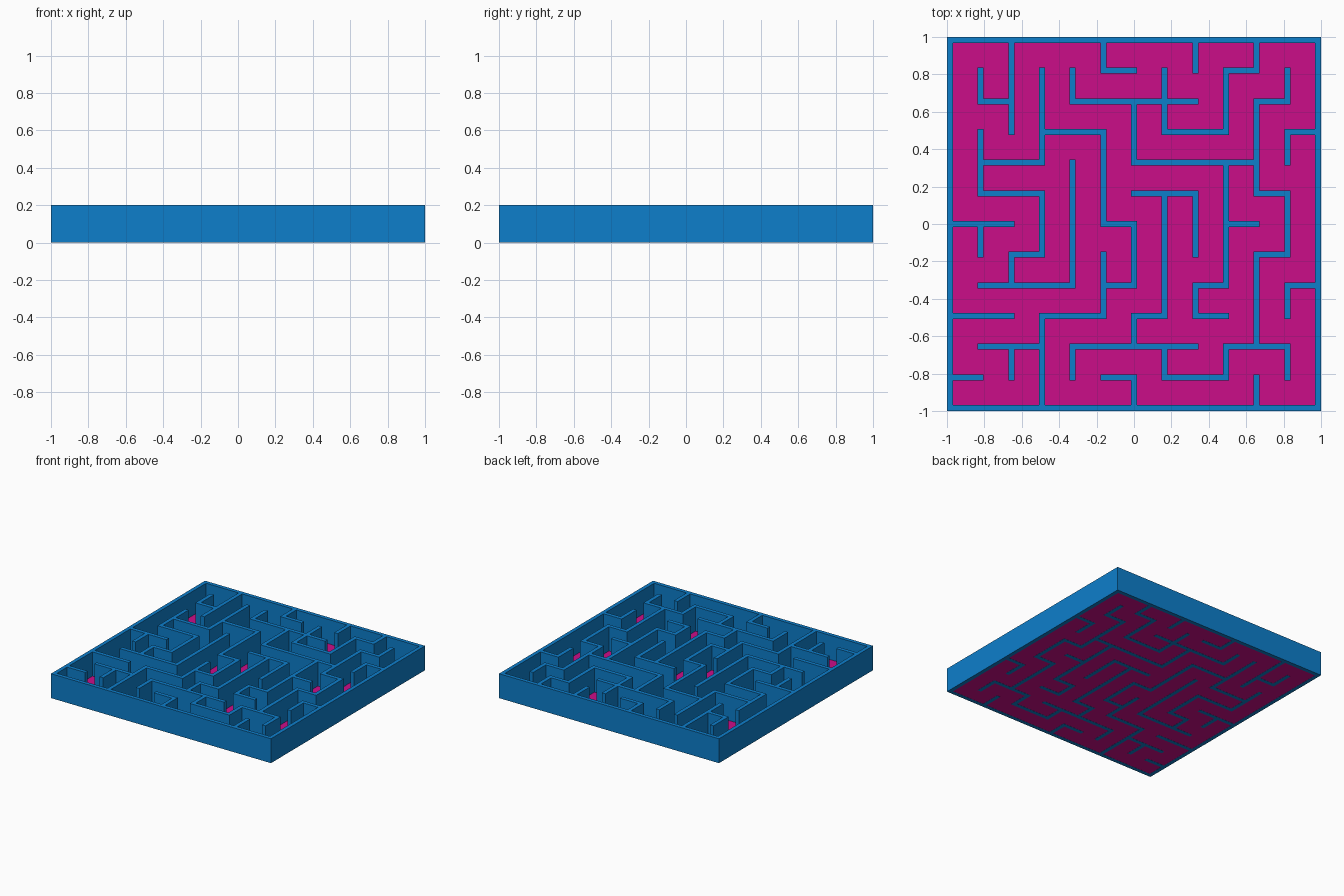
import bpy, bmesh

if "Cube" in bpy.data.objects:
    bpy.data.objects.remove(bpy.data.objects["Cube"])

PITCH, THICK, HEIGHT, N = 0.164, 0.032, 0.2, 6

# Wall runs on a 12 x 12 grid: start point, then unit steps by compass direction
RUNS = [
    (-6, 6, "E" * 12 + "S" * 12 + "W" * 12 + "N" * 12),  # outer frame
    # left half
    (-5, 5, "SE"), (-4, 6, "SSS"), (-3, 5, "SSSWW"), (-5, 3, "SSEESSWS"),
    (-5, -2, "EEENNNN"), (-3, 3, "EESSSESSW"), (-1, -1, "SSWWSSS"),
    (-3, -4, "WW"), (-4, -4, "S"), (-6, 0, "EE"), (-5, 0, "S"),
    (-6, -3, "EE"), (-6, -5, "E"),
    # top and right
    (-1, 6, "SE"), (-2, 5, "SEEEE"), (0, 4, "SSEEEE"), (1, 5, "SSEENNEN"),
    (2, 6, "S"), (5, 5, "SWSSSESSWSSSES"), (6, 3, "WS"), (6, -2, "WS"),
    # centre and bottom
    (4, -4, "WSWWN"), (-2, -5, "NEEEE"), (0, -4, "NENNNN"), (0, 1, "EESS"),
    (3, 2, "SSSSWSE"), (3, 0, "E"), (4, -6, "N"), (-1, -5, "ES"),
]
STEP = {"N": (0, 1), "S": (0, -1), "E": (1, 0), "W": (-1, 0)}


def material(name, color):
    m = bpy.data.materials.new(name)
    m.diffuse_color = color
    m.use_nodes = True
    m.node_tree.nodes["Principled BSDF"].inputs["Base Color"].default_value = m.diffuse_color
    return m


def add_object(name, bm, mat):
    me = bpy.data.meshes.new(name)
    bm.to_mesh(me)
    bm.free()
    me.materials.append(mat)
    ob = bpy.data.objects.new(name, me)
    bpy.context.collection.objects.link(ob)


# Mark filled tiles: even indices are wall posts, odd ones the spans between
tiles = set()
for x, y, path in RUNS:
    i, j = 2 * (x + N), 2 * (y + N)
    tiles.add((i, j))
    for c in path:
        for _ in range(2):
            i, j = i + STEP[c][0], j + STEP[c][1]
            tiles.add((i, j))

# Maze walls: one welded footprint, extruded upward
lines = [(k - N) * PITCH + s * THICK / 2 for k in range(2 * N + 1) for s in (-1, 1)]
bm = bmesh.new()
verts = {}


def corner(i, j):
    if (i, j) not in verts:
        verts[i, j] = bm.verts.new((lines[i], lines[j], 0))
    return verts[i, j]


for i, j in sorted(tiles):
    bm.faces.new([corner(i, j), corner(i + 1, j), corner(i + 1, j + 1), corner(i, j + 1)])
base = bm.faces[:]
res = bmesh.ops.extrude_face_region(bm, geom=base, use_keep_orig=True)
top = [g for g in res["geom"] if isinstance(g, bmesh.types.BMVert)]
bmesh.ops.translate(bm, verts=top, vec=(0, 0, HEIGHT))
bmesh.ops.recalc_face_normals(bm, faces=bm.faces[:])
add_object("maze_walls", bm, material("wall_blue", (0.004, 0.21, 0.6, 1)))

# Floor sheet just above the wall bases
bm = bmesh.new()
r = N * PITCH
bm.faces.new([bm.verts.new((sx * r, sy * r, 0.001))
              for sx, sy in ((-1, -1), (1, -1), (1, 1), (-1, 1))])
add_object("maze_floor", bm, material("floor_pink", (0.6, 0.004, 0.25, 1)))
